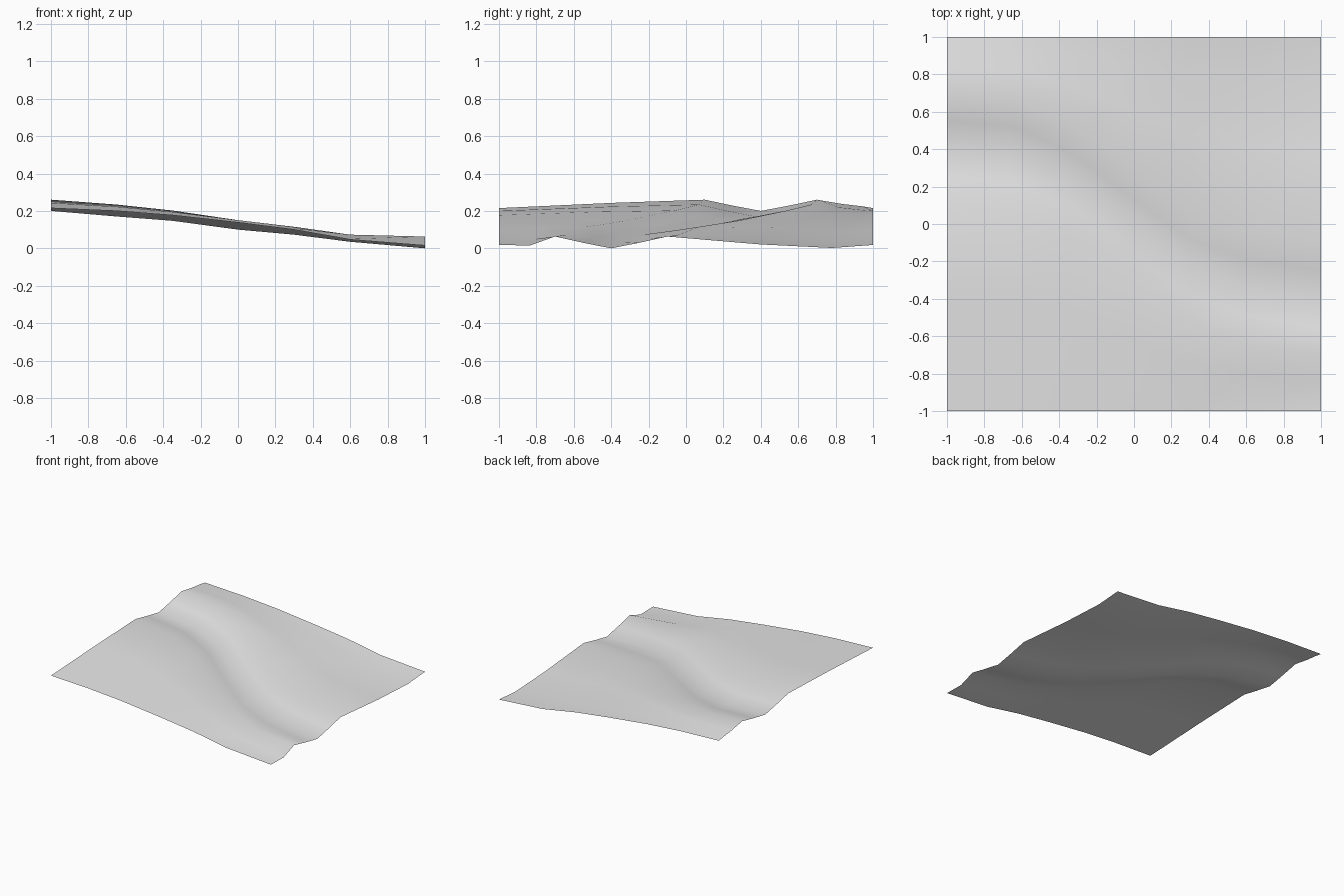
import bpy, bmesh

cube = bpy.data.objects.get("Cube")
if cube:
    bpy.data.objects.remove(cube, do_unlink=True)


def lerp(a, b, t):
    return a + (b - a) * t


def make_material(name, value):
    mat = bpy.data.materials.new(name)
    mat.use_nodes = True
    colour = (value, value, value, 1)
    mat.diffuse_color = colour
    mat.node_tree.nodes["Principled BSDF"].inputs["Base Color"].default_value = colour
    return mat


# Stations along x: position, channel centre y, plain height, bank height, bed height
STATIONS = [
    (-1, .4, .215, .26, .2),
    (-.65, .37, .2, .234, .17),
    (-.35, .24, .177, .202, .147),
    (0, -.02, .138, .148, .1),
    (.3, -.23, .1, .115, .073),
    (.6, -.34, .047, .073, .035),
    (1, -.4, .018, .063, 0),
]
BANK_WIDTH = .3


def cross_section(station):
    """Points from the front edge to the back edge at one station."""
    x, centre, plain, bank, bed = station
    along = (x + 1) / 2
    front_bank = centre - BANK_WIDTH
    back_bank = centre + BANK_WIDTH
    # Gentle swell or sag of the plains between the outer edges and the banks
    front_mid = lerp(plain + .028, plain - .003, along)
    back_mid = lerp(plain + .022, plain + .003, along)
    back_outer = lerp(plain + .01, plain - .016, along)
    return [
        (x, -1, plain),
        (x, lerp(-1, front_bank, .55), front_mid),
        (x, front_bank, bank),
        (x, centre - BANK_WIDTH / 2, lerp(bed, bank, .47)),
        (x, centre, bed),
        (x, centre + BANK_WIDTH / 2, lerp(bed, bank, .47)),
        (x, back_bank, bank),
        (x, lerp(back_bank, 1, .45), back_mid),
        (x, lerp(back_bank, 1, .8), back_outer),
        (x, 1, plain),
    ]


# Ground sheet lofted through the cross sections
bm = bmesh.new()
columns = [[bm.verts.new(p) for p in cross_section(s)] for s in STATIONS]
for left, right in zip(columns, columns[1:]):
    for i in range(len(left) - 1):
        bm.faces.new((left[i], right[i], right[i + 1], left[i + 1]))
bmesh.ops.recalc_face_normals(bm, faces=bm.faces)
if sum(f.normal.z for f in bm.faces) < 0:
    bmesh.ops.reverse_faces(bm, faces=bm.faces)

mesh = bpy.data.meshes.new("ground_sheet")
bm.to_mesh(mesh)
bm.free()
ground = bpy.data.objects.new("ground_sheet", mesh)
bpy.context.collection.objects.link(ground)
mesh.materials.append(make_material("light_grey", .8))
for face in mesh.polygons:
    face.use_smooth = True
